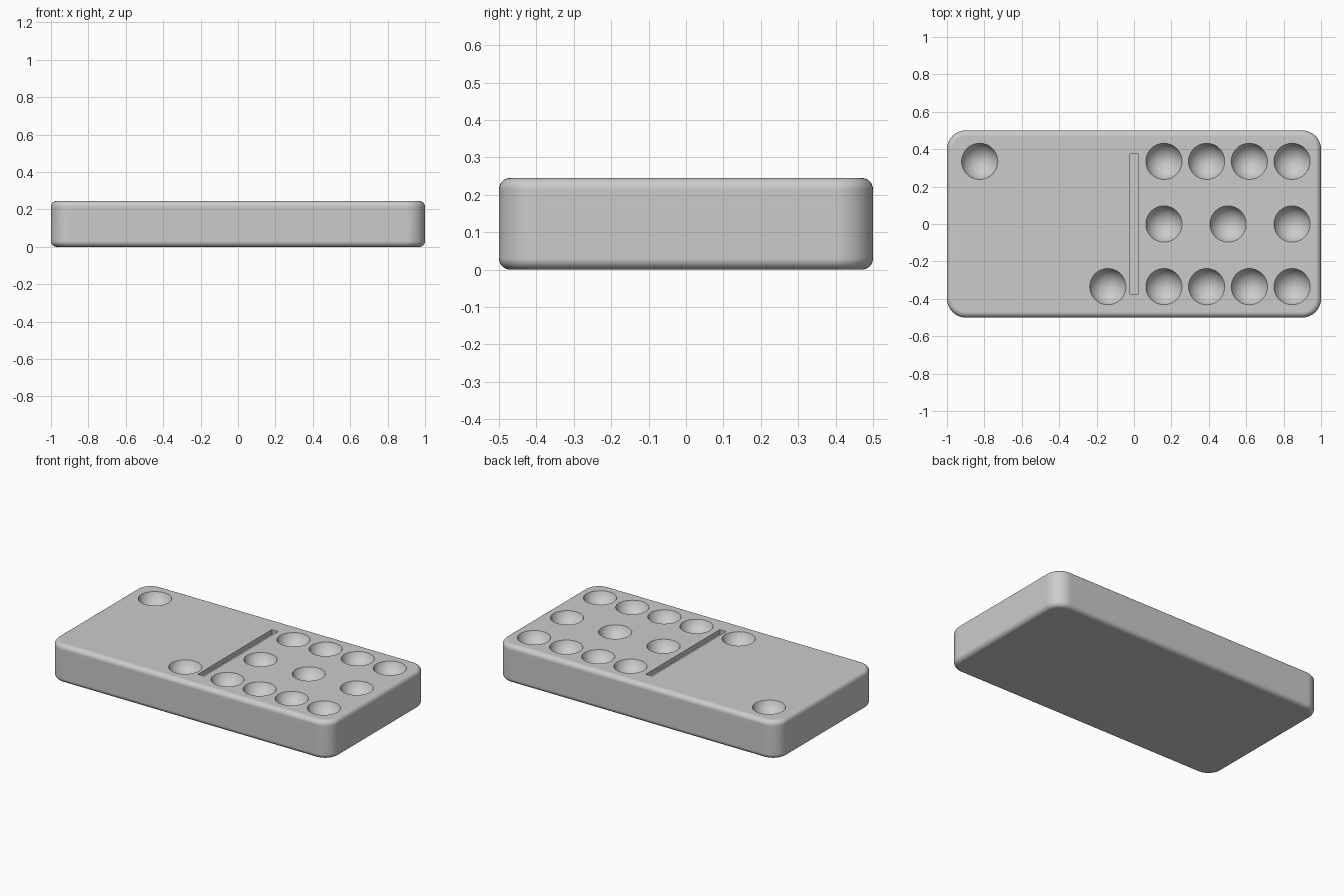
import bpy, bmesh, math
from mathutils import Matrix

if "Cube" in bpy.data.objects:
    bpy.data.objects.remove(bpy.data.objects["Cube"], do_unlink=True)

LENGTH, WIDTH, HEIGHT = 2.0, 1.0, 0.245
CORNER, FILLET = 0.1, 0.03
PIP_RADIUS, PIP_DEPTH = 0.097, 0.07
GROOVE_SIZE = (0.045, 0.75, 0.03)

grey = bpy.data.materials.new("plain grey")
grey.use_nodes = True
grey.diffuse_color = (0.6, 0.6, 0.6, 1)
grey.node_tree.nodes["Principled BSDF"].inputs["Base Color"].default_value = grey.diffuse_color


def add_box(bm, size, z):
    """Box of the given size centred at height z."""
    matrix = Matrix.Translation((0, 0, z)) @ Matrix.Diagonal((*size, 1))
    bmesh.ops.create_cube(bm, size=1, matrix=matrix)


def make_object(name, bm):
    mesh = bpy.data.meshes.new(name)
    bm.to_mesh(mesh)
    bm.free()
    mesh.materials.append(grey)
    obj = bpy.data.objects.new(name, mesh)
    bpy.context.collection.objects.link(obj)
    return obj


# Tile body: round the upright corners, then the top and bottom rims
bm = bmesh.new()
add_box(bm, (LENGTH, WIDTH, HEIGHT), HEIGHT / 2)
upright = [e for e in bm.edges if abs(e.verts[0].co.z - e.verts[1].co.z) > 0.1]
bmesh.ops.bevel(bm, geom=upright, offset=CORNER, segments=10, profile=0.5, affect='EDGES')
rims = [e for e in bm.edges if abs(e.verts[0].co.z - e.verts[1].co.z) < 0.001]
bmesh.ops.bevel(bm, geom=rims, offset=FILLET, segments=6, profile=0.5, affect='EDGES')
tile = make_object("domino_tile", bm)

# Cutter: shallow round pips and the dividing groove
columns = [0.16 + i * 0.685 / 3 for i in range(4)]
pips = [(x, y) for x in columns for y in (-0.335, 0.335)]
pips += [(x, 0) for x in (0.16, 0.503, 0.845)]
pips += [(-0.825, 0.335), (-0.14, -0.335)]

sphere_radius = (PIP_RADIUS ** 2 + PIP_DEPTH ** 2) / (2 * PIP_DEPTH)
bm = bmesh.new()
for x, y in pips:
    centre = Matrix.Translation((x, y, HEIGHT - PIP_DEPTH + sphere_radius))
    bmesh.ops.create_uvsphere(bm, u_segments=40, v_segments=25,
                              radius=sphere_radius, matrix=centre)
groove_x, groove_y, groove_depth = GROOVE_SIZE
add_box(bm, (groove_x, groove_y, groove_depth * 2), HEIGHT)
cutter = make_object("pip_cutter", bm)
cutter.hide_render = True

# Carve the tile and bake the result
carve = tile.modifiers.new("carve", 'BOOLEAN')
carve.operation = 'DIFFERENCE'
carve.solver = 'EXACT'
carve.object = cutter
bpy.ops.object.select_all(action='DESELECT')
bpy.context.view_layer.objects.active = tile
tile.select_set(True)
bpy.ops.object.modifier_apply(modifier=carve.name)
bpy.data.objects.remove(cutter, do_unlink=True)

# Smooth fillets and pips, crisp rims
bpy.ops.object.shade_smooth_by_angle(angle=math.radians(30))
weighted = tile.modifiers.new("even_shading", 'WEIGHTED_NORMAL')
weighted.keep_sharp = True
